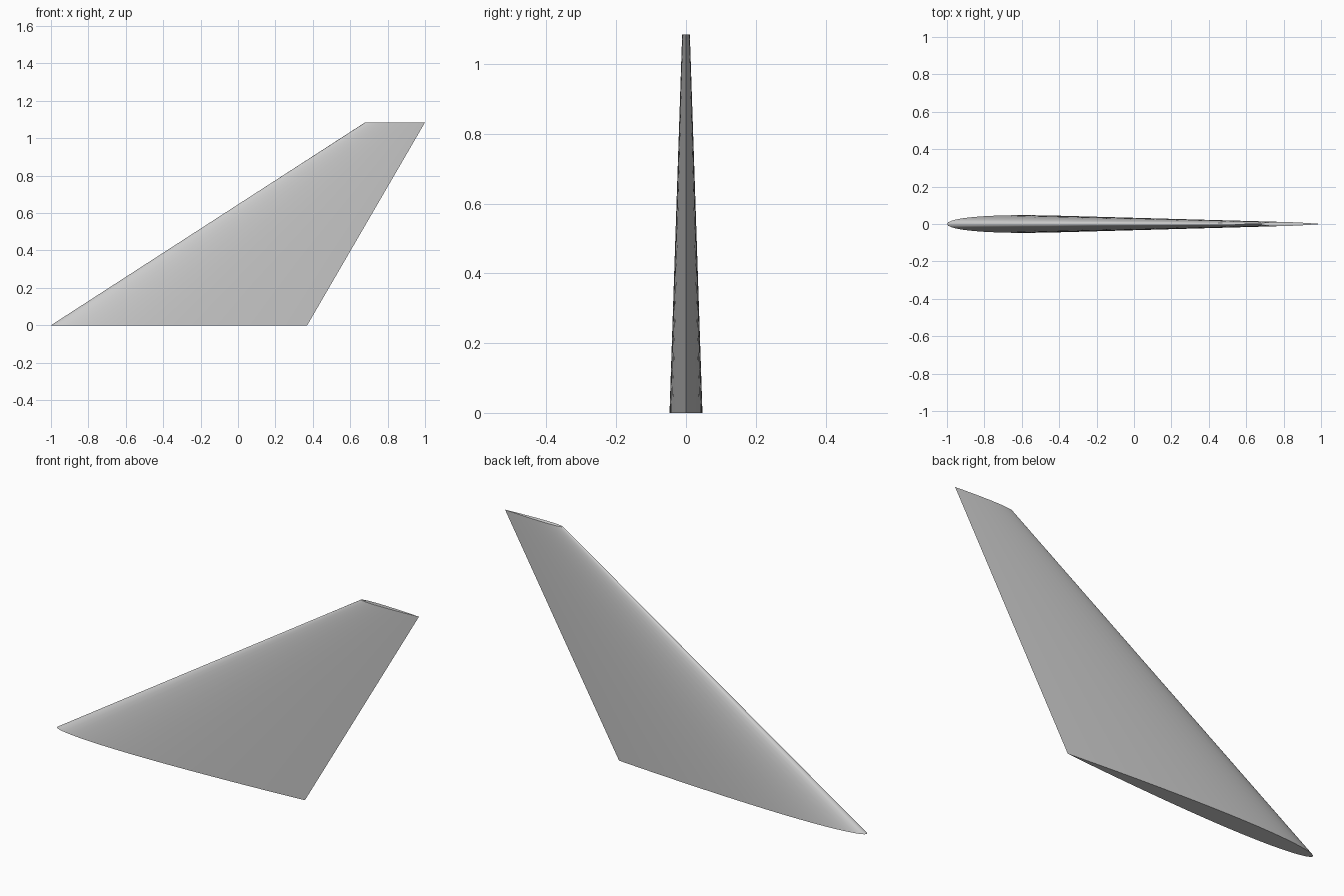
import bpy
import bmesh
import math

cube = bpy.data.objects.get("Cube")
if cube:
    bpy.data.objects.remove(cube, do_unlink=True)

STEPS = 24          # chord divisions per side
THICKNESS = 0.069   # thickness as a share of the chord


def half_thickness(t):
    """Symmetric wing section with a closed trailing edge."""
    return 5 * THICKNESS * (0.2969 * math.sqrt(t) - 0.126 * t - 0.3516 * t**2
                            + 0.2843 * t**3 - 0.1036 * t**4)


def section(bm, lead, trail, z):
    """Ring of vertices: along one side to the trailing edge and back."""
    chord = trail - lead
    ts = [(1 - math.cos(math.pi * i / STEPS)) / 2 for i in range(STEPS + 1)]
    side = [(t, -half_thickness(t)) for t in ts]
    side[-1] = (1, 0)
    ring = side + [(t, -y) for t, y in reversed(side[1:-1])]
    return [bm.verts.new((lead + t * chord, y * chord, z)) for t, y in ring]


# Swept, tapered fin lofted from root to tip
bm = bmesh.new()
root = section(bm, -1.0, 0.37, 0.0)
tip = section(bm, 0.68, 1.0, 1.085)
count = len(root)
for i in range(count):
    j = (i + 1) % count
    bm.faces.new((root[i], root[j], tip[j], tip[i]))
bm.faces.new(list(reversed(root)))
bm.faces.new(tip)
bmesh.ops.recalc_face_normals(bm, faces=bm.faces)

mesh = bpy.data.meshes.new("fin")
bm.to_mesh(mesh)
bm.free()
fin = bpy.data.objects.new("fin", mesh)
bpy.context.collection.objects.link(fin)

# Plain grey finish
grey = bpy.data.materials.new("light_grey")
grey.use_nodes = True
colour = (0.6, 0.6, 0.6, 1)
grey.diffuse_color = colour
grey.node_tree.nodes["Principled BSDF"].inputs["Base Color"].default_value = colour
mesh.materials.append(grey)

# Smooth skin with crisp root and tip edges
bpy.ops.object.select_all(action='DESELECT')
fin.select_set(True)
bpy.context.view_layer.objects.active = fin
bpy.ops.object.shade_smooth_by_angle(angle=math.radians(40))
